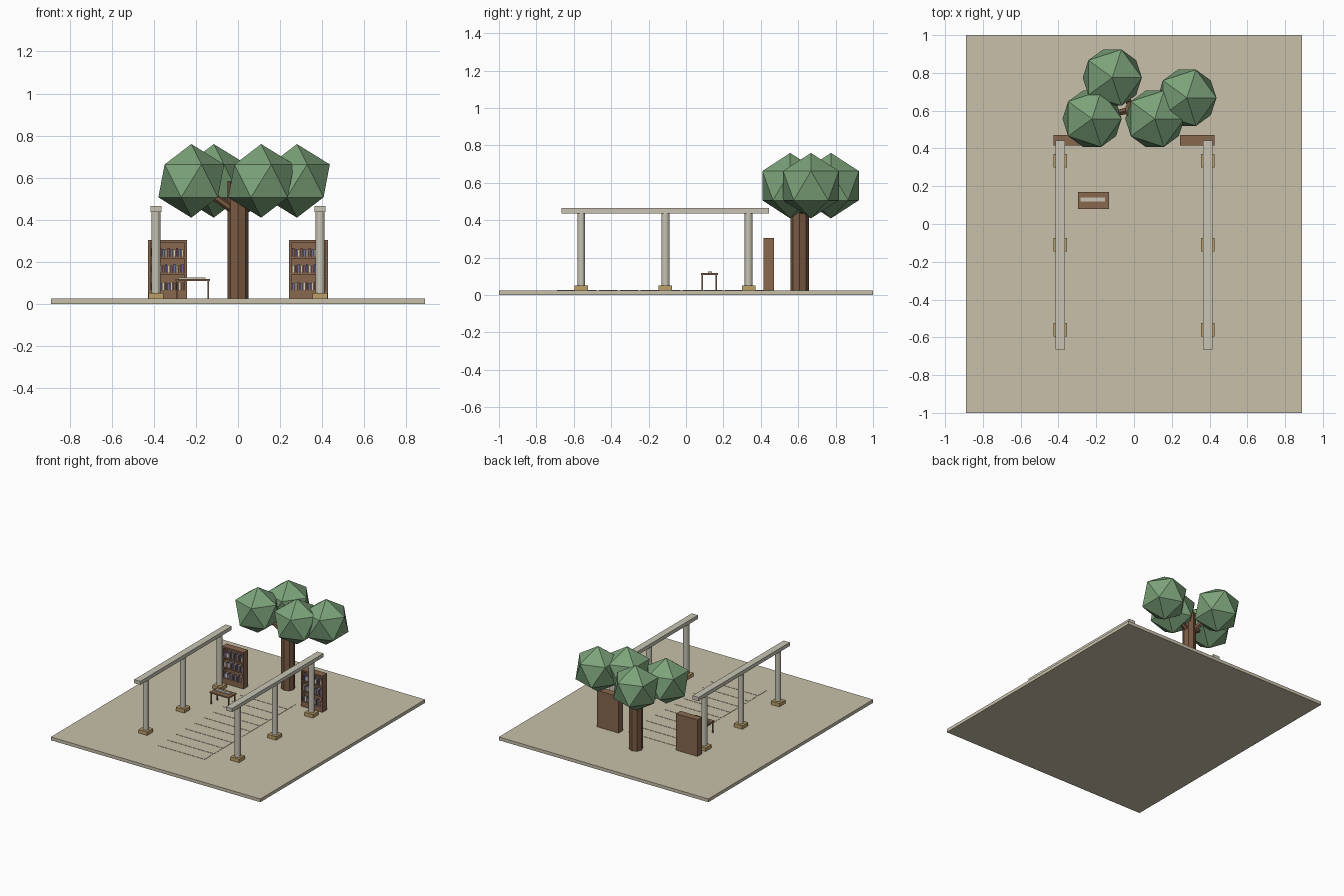
import bpy, bmesh, math
from mathutils import Vector, Matrix

if "Cube" in bpy.data.objects:
    bpy.data.objects.remove(bpy.data.objects["Cube"])


def srgb(r, g, b):
    f = lambda c: ((c / 255 + 0.055) / 1.055) ** 2.4 if c > 10 else c / 255 / 12.92
    return (f(r), f(g), f(b), 1)


def material(name, *rgb):
    m = bpy.data.materials.new(name)
    m.diffuse_color = srgb(*rgb)
    m.use_nodes = True
    m.node_tree.nodes["Principled BSDF"].inputs["Base Color"].default_value = m.diffuse_color
    return m


SAND = material("sand floor", 200, 192, 170)
STONE = material("pale stone", 200, 197, 181)
GOLD = material("ochre stone", 188, 160, 106)
LEAF = material("leaf green", 124, 163, 122)
WOOD = material("shelf wood", 136, 104, 79)
BARK = material("bark brown", 124, 92, 68)
BLUE = material("book blue", 112, 116, 160)
CREAM = material("book cream", 214, 204, 176)
PLUM = material("book plum", 130, 88, 92)


def finish(name, bm, mats):
    me = bpy.data.meshes.new(name)
    bm.to_mesh(me)
    bm.free()
    for m in mats:
        me.materials.append(m)
    ob = bpy.data.objects.new(name, me)
    bpy.context.collection.objects.link(ob)
    return ob


def add_box(bm, lo, hi, mat=0):
    lo, hi = Vector(lo), Vector(hi)
    mtx = Matrix.Translation((lo + hi) / 2) @ Matrix.Diagonal((*(hi - lo), 1))
    verts = bmesh.ops.create_cube(bm, size=1, matrix=mtx)["verts"]
    for f in {f for v in verts for f in v.link_faces}:
        f.material_index = mat


def box(name, lo, hi, mat):
    bm = bmesh.new()
    add_box(bm, lo, hi)
    return finish(name, bm, [mat])


def rod(name, a, b, r1, r2, sides, mat):
    a, b = Vector(a), Vector(b)
    d = b - a
    mtx = Matrix.Translation((a + b) / 2) @ d.to_track_quat('Z', 'Y').to_matrix().to_4x4()
    bm = bmesh.new()
    bmesh.ops.create_cone(bm, cap_ends=True, segments=sides, radius1=r1,
                          radius2=r2, depth=d.length, matrix=mtx)
    return finish(name, bm, [mat])


FLOOR = 0.025
box("floor", (-0.89, -1, 0), (0.89, 1, FLOOR), SAND)

# Row of very thin paving slabs down the middle
bm = bmesh.new()
for i in range(10):
    y = -0.69 + i * 0.112
    add_box(bm, (-0.2, y, FLOOR - 0.004), (0.2, y + 0.1, FLOOR + 0.002))
finish("paving_slabs", bm, [SAND])

# Two colonnades with a beam along the top
for s, side in ((-1, "left"), (1, "right")):
    x = s * 0.39
    for y in (-0.56, -0.11, 0.335):
        box(f"{side}_column_base", (x - 0.036, y - 0.036, FLOOR), (x + 0.036, y + 0.036, 0.052), GOLD)
        rod(f"{side}_column", (x, y, 0.05), (x, y, 0.44), 0.021, 0.021, 12, STONE)
    box(f"{side}_beam", (x - 0.026, -0.665, 0.437), (x + 0.026, 0.443, 0.465), STONE)


# Bookcases: open carcass with three shelves of books
def bookcase(name, cx):
    x0, x1, y0, y1, top = cx - 0.092, cx + 0.092, 0.415, 0.47, 0.305
    bm = bmesh.new()
    add_box(bm, (x0, y1 - 0.02, FLOOR), (x1, y1, top))
    for a in (x0, x1 - 0.012):
        add_box(bm, (a, y0, FLOOR), (a + 0.012, y1 - 0.02, top))
    for z0, z1 in ((FLOOR, 0.066), (0.140, 0.150), (0.216, 0.226), (0.293, top)):
        add_box(bm, (x0 + 0.012, y0, z0), (x1 - 0.012, y1 - 0.02, z1))
    finish(name, bm, [WOOD])
    bm = bmesh.new()
    for row, z in enumerate((0.066, 0.150, 0.226)):
        for i in range(12):
            x = x0 + 0.0145 + i * 0.013
            h = 0.033 + 0.006 * ((i * 2 + row) % 3) / 2
            add_box(bm, (x, y0 + 0.006, z), (x + 0.0105, y1 - 0.02, z + h), (i + row) % 3)
    finish(name + "_books", bm, [BLUE, CREAM, PLUM])


bookcase("left_bookcase", -0.335)
bookcase("right_bookcase", 0.335)

# Small table with a pale slab on it
box("table_top", (-0.297, 0.08, 0.108), (-0.133, 0.17, 0.118), WOOD)
for x in (-0.289, -0.141):
    for y in (0.087, 0.163):
        box("table_leg", (x - 0.004, y - 0.004, FLOOR), (x + 0.004, y + 0.004, 0.11), WOOD)
box("table_slab", (-0.282, 0.118, 0.117), (-0.154, 0.14, 0.125), STONE)

# Tree: trunk, branches and faceted leaf clumps
rod("trunk", (0, 0.608, FLOOR), (0, 0.608, 0.585), 0.049, 0.049, 8, BARK)
for x, y in ((-0.115, 0.775), (-0.222, 0.557), (0.11, 0.557), (0.28, 0.668)):
    c = (x, y, 0.585)
    rod("branch", (0, 0.608, 0.43), c, 0.02, 0.014, 6, BARK)
    bm = bmesh.new()
    bmesh.ops.create_icosphere(bm, subdivisions=1, radius=0.175, matrix=Matrix.Translation(c))
    finish("leaf_clump", bm, [LEAF])
